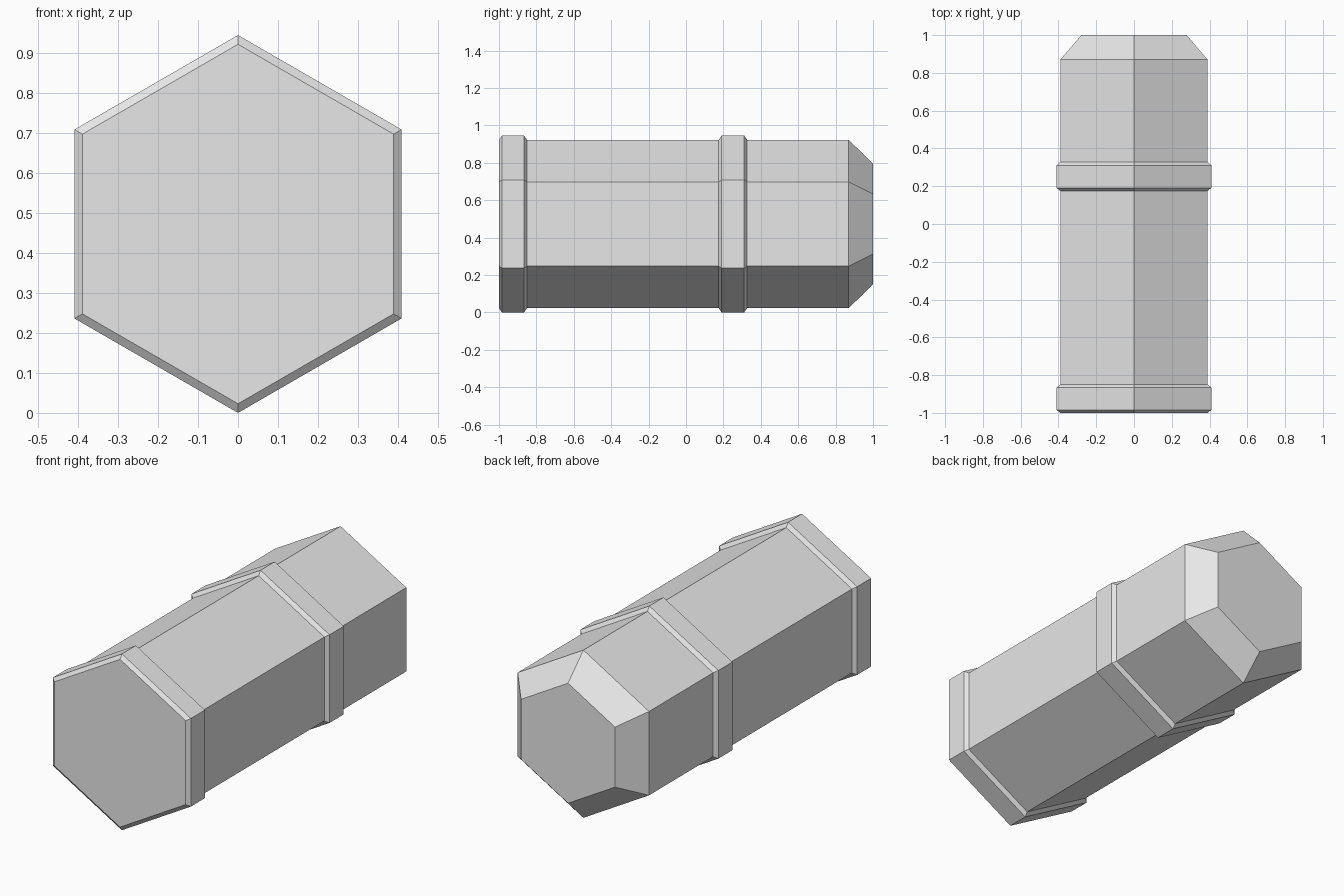
import bpy, bmesh
from math import sin, cos, tau

cube = bpy.data.objects.get("Cube")
if cube:
    bpy.data.objects.remove(cube, do_unlink=True)

SIDES = 6
BODY_R, BAND_R = 0.45, 0.473
AXIS_Z = BAND_R      # the band corners rest on the ground

grey = bpy.data.materials.new("light_grey")
grey.use_nodes = True
colour = (0.8, 0.8, 0.8, 1)
grey.diffuse_color = colour
grey.node_tree.nodes["Principled BSDF"].inputs["Base Color"].default_value = colour


def hex_loft(name, profile, cap_front=False, cap_back=False):
    """Hexagonal shell along y from (y, corner radius) pairs."""
    bm = bmesh.new()
    rings = []
    for y, r in profile:
        rings.append([bm.verts.new((r * sin(tau * i / SIDES), y,
                                    AXIS_Z + r * cos(tau * i / SIDES)))
                      for i in range(SIDES)])
    for a, b in zip(rings, rings[1:]):
        for i in range(SIDES):
            j = (i + 1) % SIDES
            bm.faces.new((a[i], b[i], b[j], a[j]))
    if cap_front:
        bm.faces.new(rings[0])
    if cap_back:
        bm.faces.new(rings[-1][::-1])
    bmesh.ops.recalc_face_normals(bm, faces=bm.faces)
    # Keep open shells facing outward
    side = bm.faces[0]
    centre = side.calc_center_median()
    if side.normal.x * centre.x + side.normal.z * (centre.z - AXIS_Z) < 0:
        bmesh.ops.reverse_faces(bm, faces=bm.faces)
    mesh = bpy.data.meshes.new(name)
    bm.to_mesh(mesh)
    bm.free()
    mesh.materials.append(grey)
    obj = bpy.data.objects.new(name, mesh)
    bpy.context.collection.objects.link(obj)
    return obj


def band(name, start, end, bevel=0.016, **caps):
    """Raised collar with bevelled edges."""
    return hex_loft(name, [(start, BODY_R), (start + bevel, BAND_R),
                           (end - bevel, BAND_R), (end, BODY_R)], **caps)


# Body with its tapered back end
hex_loft("body", [(-0.85, BODY_R), (0.87, BODY_R), (1.0, 0.322)], cap_back=True)

# Collars: one closing the front, one around the middle
band("front_band", -1.0, -0.85, cap_front=True)
band("middle_band", 0.175, 0.327)
